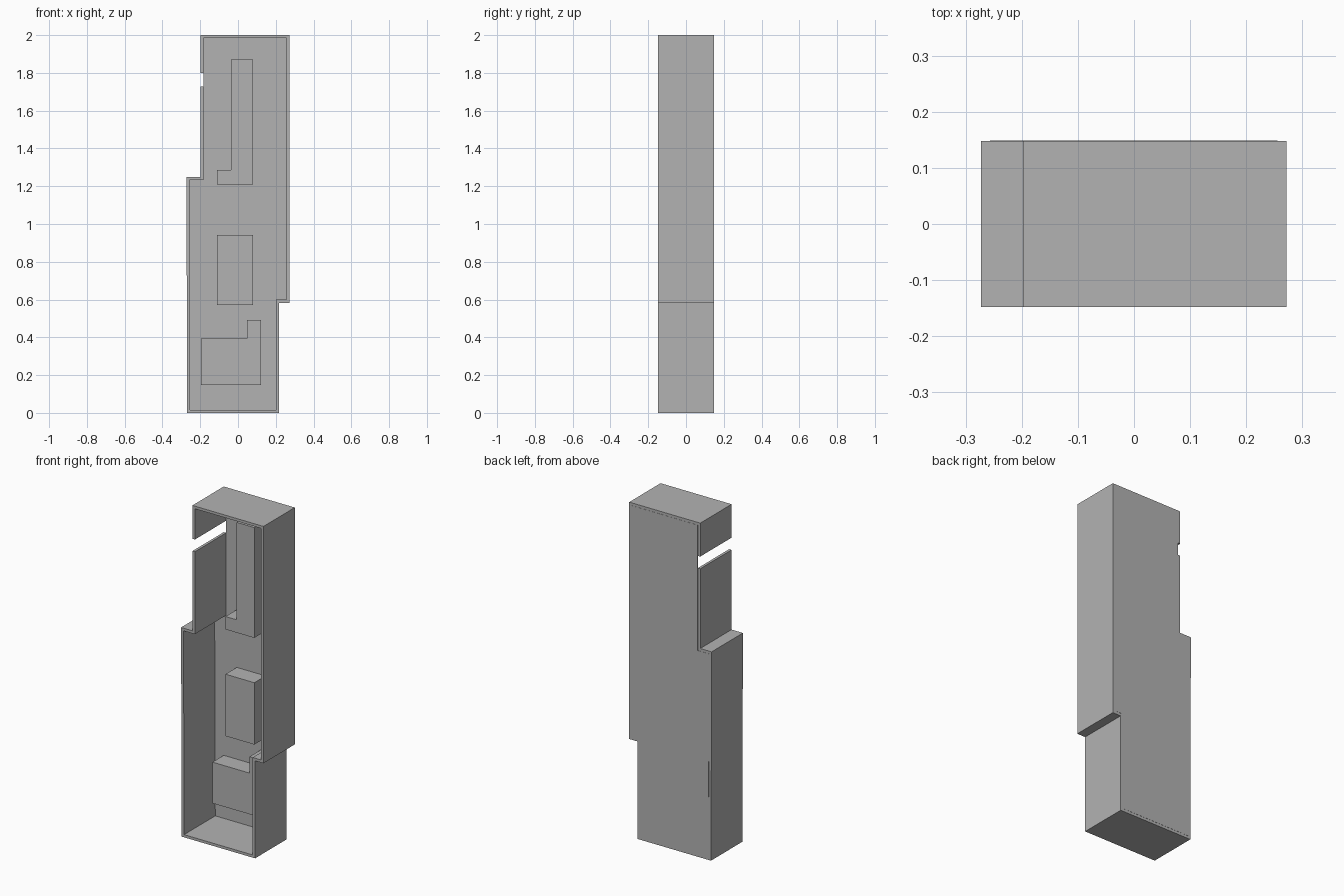
import bpy
import bmesh

old = bpy.data.objects.get("Cube")
if old:
    bpy.data.objects.remove(old, do_unlink=True)

FRONT, BACK = -0.148, 0.148
BLOCK_FRONT = 0.04

# One plain grey for everything
grey = bpy.data.materials.new("plain_grey")
grey.use_nodes = True
colour = (0.45, 0.45, 0.45, 1)
grey.diffuse_color = colour
grey.node_tree.nodes["Principled BSDF"].inputs["Base Color"].default_value = colour


def prism(name, outline, y0, y1):
    """Extrude an (x, z) outline from y0 to y1."""
    bm = bmesh.new()
    face = bm.faces.new([bm.verts.new((x, y0, z)) for x, z in outline])
    new = bmesh.ops.extrude_face_region(bm, geom=[face])["geom"]
    verts = [v for v in new if isinstance(v, bmesh.types.BMVert)]
    bmesh.ops.translate(bm, verts=verts, vec=(0, y1 - y0, 0))
    bmesh.ops.recalc_face_normals(bm, faces=bm.faces)
    mesh = bpy.data.meshes.new(name)
    bm.to_mesh(mesh)
    bm.free()
    mesh.materials.append(grey)
    obj = bpy.data.objects.new(name, mesh)
    bpy.context.collection.objects.link(obj)
    return obj


# Outer and inner wall outlines, clockwise from the upper left corner
outer = [(-0.198, 2), (0.272, 2), (0.272, 0.583), (0.217, 0.583),
         (0.217, 0), (-0.269, 0), (-0.273, 1.25), (-0.198, 1.25)]
inner = [(-0.182, 1.984), (0.256, 1.984), (0.256, 0.599), (0.201, 0.599),
         (0.201, 0.016), (-0.253, 0.016), (-0.257, 1.234), (-0.182, 1.234)]

# Wall band, left open at the doorway on the upper left side
door_top, door_bottom = 1.80, 1.727
wall = ([(-0.198, door_top)] + outer + [(-0.198, door_bottom)]
        + [(-0.182, door_bottom)] + inner[::-1] + [(-0.182, door_top)])
prism("outer_wall", wall, FRONT, BACK)

# Thin backing sheet inside the wall
prism("back_panel", inner, 0.1465, 0.149)

# Raised blocks standing on the backing sheet
blocks = {
    "upper_block": [(-0.037, 1.87), (0.08, 1.87), (0.08, 1.21),
                    (-0.111, 1.21), (-0.111, 1.287), (-0.037, 1.287)],
    "middle_block": [(-0.111, 0.942), (0.08, 0.942), (0.08, 0.572),
                     (-0.111, 0.572)],
    "lower_block": [(-0.197, 0.393), (0.048, 0.393), (0.048, 0.491),
                    (0.122, 0.491), (0.122, 0.147), (-0.197, 0.147)],
}
for name, outline in blocks.items():
    prism(name, outline, BLOCK_FRONT, BACK)
